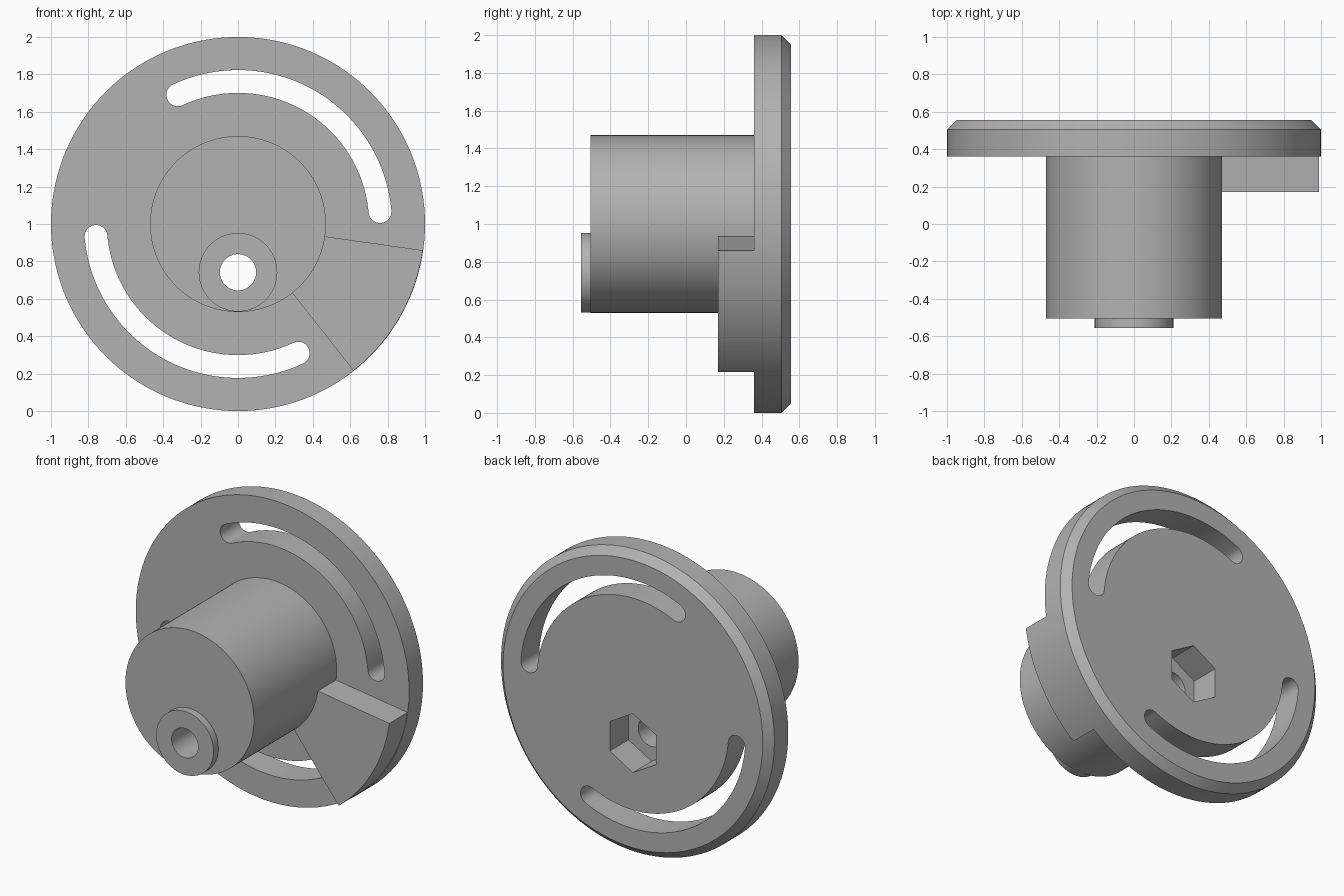
import bpy, bmesh
from math import cos, sin, pi, radians

cube = bpy.data.objects.get("Cube")
if cube:
    bpy.data.objects.remove(cube, do_unlink=True)

grey = bpy.data.materials.new("plain grey")
grey.use_nodes = True
colour = (0.45, 0.45, 0.45, 1)
grey.diffuse_color = colour
grey.node_tree.nodes["Principled BSDF"].inputs["Base Color"].default_value = colour

AXIS_Z = 1.0
BORE_Z = 0.742
SEGMENTS = 144


def arc(radius, start, end, steps, centre=(0, 0)):
    """Points on an arc, angles in degrees, in the x-z plane."""
    angles = [radians(start + (end - start) * i / steps) for i in range(steps + 1)]
    return [(centre[0] + radius * cos(a), centre[1] + radius * sin(a)) for a in angles]


def circle(radius, sides=SEGMENTS, start=0):
    return arc(radius, start, start + 360, sides)[:-1]


def prism(name, outline, sections, z):
    """Sweep an outline along y through (y, scale) sections."""
    bm = bmesh.new()
    rings = [[bm.verts.new((x * s, y, z + h * s)) for x, h in outline]
             for y, s in sections]
    n = len(outline)
    for a, b in zip(rings, rings[1:]):
        for i in range(n):
            j = (i + 1) % n
            bm.faces.new((a[i], a[j], b[j], b[i]))
    bm.faces.new(rings[0])
    bm.faces.new(rings[-1])
    bmesh.ops.recalc_face_normals(bm, faces=bm.faces)
    mesh = bpy.data.meshes.new(name)
    bm.to_mesh(mesh)
    bm.free()
    mesh.materials.append(grey)
    obj = bpy.data.objects.new(name, mesh)
    bpy.context.collection.objects.link(obj)
    return obj


def activate(obj):
    bpy.ops.object.select_all(action='DESELECT')
    obj.select_set(True)
    bpy.context.view_layer.objects.active = obj


def cut(obj, cutter):
    activate(obj)
    mod = obj.modifiers.new("cut", 'BOOLEAN')
    mod.operation = 'DIFFERENCE'
    mod.solver = 'EXACT'
    mod.object = cutter
    bpy.ops.object.modifier_apply(modifier=mod.name)


def slot_outline(start, end, mid=0.762, half=0.061):
    """Curved slot with round ends."""
    def tip(a):
        return (mid * cos(radians(a)), mid * sin(radians(a)))
    return (arc(mid + half, start, end, 48)
            + arc(half, end, end + 180, 16, tip(end))[1:]
            + arc(mid - half, end, start, 48)[1:]
            + arc(half, start + 180, start + 360, 16, tip(start))[1:-1])


# Solid parts
disc = prism("disc", circle(1), [(0.36, 1), (0.505, 1), (0.555, 0.95)], AXIS_Z)
hub = prism("hub", circle(0.47), [(-0.505, 1), (0.36, 1)], AXIS_Z)
boss = prism("boss", circle(0.21, 96), [(-0.555, 1), (-0.505, 1)], BORE_Z)
wedge_outline = arc(0.998, -51.8, -8.1, 24) + arc(0.467, -8.1, -51.8, 24)
wedge = prism("stop_wedge", wedge_outline, [(0.17, 1), (0.36, 1)], AXIS_Z)

# Cutters: two slots, hexagonal nut pocket and bore
through = [(0.2, 1), (0.8, 1)]
cutters = []
for turn in (0, 180):
    slot = prism("slot_cutter", slot_outline(5 + turn, 115 + turn), through, AXIS_Z)
    cut(disc, slot)
    cutters.append(slot)
pocket = prism("pocket_cutter", circle(0.195, 6, 90), through, BORE_Z)
cut(disc, pocket)
bore = prism("bore_cutter", circle(0.097, 48), [(-0.8, 1), (0.8, 1)], BORE_Z)
cut(hub, bore)
cut(boss, bore)
for helper in cutters + [pocket, bore]:
    bpy.data.objects.remove(helper, do_unlink=True)

# Smooth curved walls, keep edges sharp
for part in (disc, hub, boss, wedge):
    activate(part)
    bpy.ops.object.shade_smooth_by_angle(angle=radians(30))
